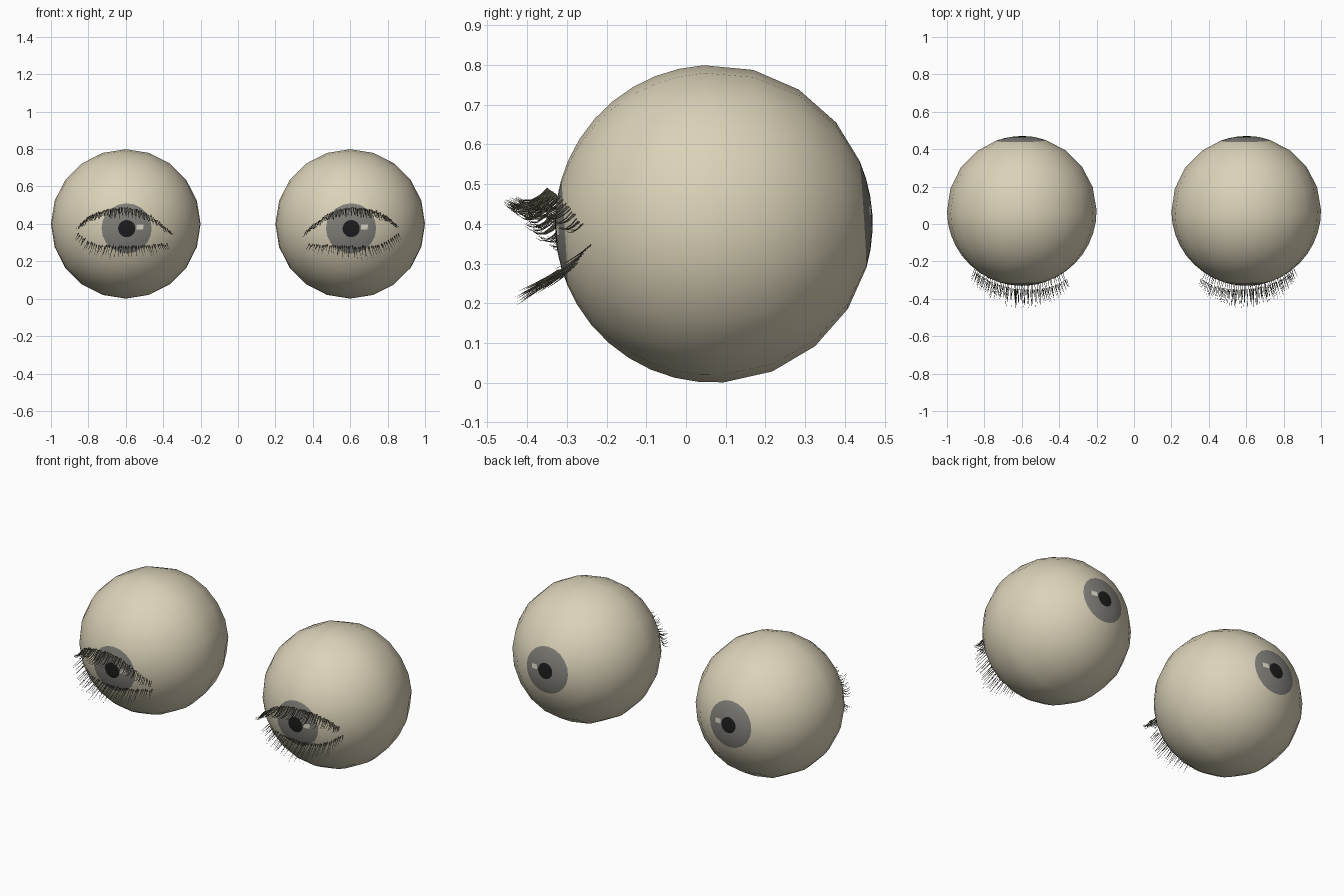
import bpy, bmesh, math, random
from mathutils import Vector, Matrix

if "Cube" in bpy.data.objects:
    bpy.data.objects.remove(bpy.data.objects["Cube"])

random.seed(4)
R, EX, EY, EZ = 0.4, 0.6, 0.07, 0.4      # eyeball radius and centre
SEG = 20
# eyeballs look slightly down and aside
TURN = Matrix.Rotation(math.radians(0.7), 3, 'Z') @ Matrix.Rotation(math.radians(3.6), 3, 'X')


def material(name, rgb):
    m = bpy.data.materials.new(name)
    m.diffuse_color = (*rgb, 1)
    m.use_nodes = True
    m.node_tree.nodes["Principled BSDF"].inputs["Base Color"].default_value = m.diffuse_color
    return m


CREAM = material("cream", (0.71, 0.65, 0.485))
GREY = material("iris grey", (0.22, 0.215, 0.195))
BLACK = material("pupil black", (0.012, 0.012, 0.013))
LASH = material("lash brown", (0.17, 0.155, 0.11))
GLINT = material("glint white", (0.72, 0.69, 0.58))


def finish(bm, name, mats, loc=(0, 0, 0), smooth=True):
    me = bpy.data.meshes.new(name)
    bm.to_mesh(me)
    bm.free()
    for m in mats:
        me.materials.append(m)
    for p in me.polygons:
        p.use_smooth = smooth
    ob = bpy.data.objects.new(name, me)
    ob.location = loc
    bpy.context.collection.objects.link(ob)


def eyeball(name, cx):
    # rings around the y axis, finer at the front; iris and pupil at both poles
    angles = [6.6, 13, 19.6] + list(range(27, 91, 9)) + [108, 126, 144, 160.4, 167, 173.4]
    bm = bmesh.new()
    rings = []
    for a in map(math.radians, angles):
        rings.append([bm.verts.new((R * math.sin(a) * math.cos(t), -R * math.cos(a),
                                    R * math.sin(a) * math.sin(t)))
                      for t in (2 * math.pi * i / SEG for i in range(SEG))])
    for pole, ring in ((-R, rings[0]), (R, rings[-1])):
        c = bm.verts.new((0, pole, 0))
        for i in range(SEG):
            bm.faces.new((c, ring[i], ring[(i + 1) % SEG])).material_index = 2
    for k in range(len(rings) - 1):
        idx = 1 if angles[k + 1] < 20 or angles[k] > 160 else 0
        for i in range(SEG):
            j = (i + 1) % SEG
            bm.faces.new((rings[k][i], rings[k][j], rings[k + 1][j], rings[k + 1][i])).material_index = idx
    bmesh.ops.rotate(bm, cent=(0, 0, 0), matrix=TURN, verts=bm.verts)
    bmesh.ops.recalc_face_normals(bm, faces=bm.faces)
    finish(bm, name, [CREAM, GREY, BLACK], (cx, EY, EZ))


def glints(name, cx):
    # small light plates beside each pupil, front and back
    bm = bmesh.new()
    for s in (-1, 1):
        vs = [bm.verts.new((dx, s * math.sqrt(0.4015 ** 2 - dx * dx - dz * dz), dz))
              for dx, dz in ((0.052, -0.004), (0.088, -0.005), (0.09, 0.021), (0.054, 0.023))]
        f = bm.faces.new(vs)
        f.normal_update()
        if f.normal.y * s < 0:
            f.normal_flip()
    bmesh.ops.rotate(bm, cent=(0, 0, 0), matrix=TURN, verts=bm.verts)
    finish(bm, name, [GLINT], (cx, EY, EZ), False)


def sample(table, x):
    for (x0, z0), (x1, z1) in zip(table, table[1:]):
        if x <= x1:
            return z0 + (z1 - z0) * (x - x0) / (x1 - x0)
    return table[-1][1]


def hair(bm, pts, r0):
    # tapered three-sided tube ending in a point
    rings = []
    n = len(pts) - 1
    for k, p in enumerate(pts[:-1]):
        d = (pts[k + 1] - p).normalized()
        u = d.cross(Vector((0, 0, 1))).normalized()
        v = d.cross(u)
        r = r0 * (1 - 0.8 * k / n)
        rings.append([bm.verts.new(p + r * (u * math.cos(a) + v * math.sin(a)))
                      for a in (0, 2.094, 4.189)])
    for a, b in zip(rings, rings[1:]):
        for i in range(3):
            bm.faces.new((a[i], a[(i + 1) % 3], b[(i + 1) % 3], b[i]))
    tip = bm.verts.new(pts[-1])
    for i in range(3):
        bm.faces.new((rings[-1][i], rings[-1][(i + 1) % 3], tip))
    bm.faces.new(rings[0])


# lid lines: x from the outer to the inner corner, and z
UPPER = [(-0.245, 0.395), (-0.2, 0.438), (-0.14, 0.467), (-0.07, 0.481), (0, 0.488),
         (0.07, 0.476), (0.13, 0.448), (0.19, 0.402), (0.24, 0.358)]
LOWER = [(-0.255, 0.35), (-0.2, 0.305), (-0.13, 0.284), (0, 0.279), (0.12, 0.285), (0.22, 0.292)]


def lashes(name, side, line, count, length, gap0, gap1, drop):
    bm = bmesh.new()
    x0, x1 = line[0][0], line[-1][0]
    for i in range(count):
        t = min(max((i + random.uniform(-0.3, 0.3)) / (count - 1), 0), 1)
        x = x0 + (x1 - x0) * t
        z = sample(line, x) + random.uniform(-0.006, 0.004)
        y = EY - math.sqrt(R * R - x * x - (z - EZ) ** 2) - gap0 - (gap1 - gap0) * t
        size = (0.35 + 0.65 * math.sin(math.pi * (0.1 + 0.85 * t))) * random.uniform(0.75, 1.1)
        out = Vector((x * 1.6 + random.uniform(-0.12, 0.12), -1, 0)).normalized() * length * size
        k = random.uniform(0.8, 1.15) * size
        pts = [Vector((x, y, z)) + out * s + Vector((0, 0, drop(s) * k))
               for s in (0, 0.25, 0.5, 0.75, 1)]
        hair(bm, [Vector((side * (EX - p.x) if side > 0 else p.x - EX, p.y, p.z)) for p in pts], 0.0022)
    bmesh.ops.recalc_face_normals(bm, faces=bm.faces)
    finish(bm, name, [LASH])


for label, side in (("left", -1), ("right", 1)):
    eyeball(label + "_eyeball", side * EX)
    glints(label + "_glints", side * EX)
    lashes(label + "_upper_lashes", side, UPPER, 85, 0.105, 0.012, 0.045,
           lambda s: -0.045 * math.sin(math.pi * 0.8 * s))
    lashes(label + "_lower_lashes", side, LOWER, 48, 0.105, 0.006, 0.012,
           lambda s: -0.068 * s ** 0.9)
